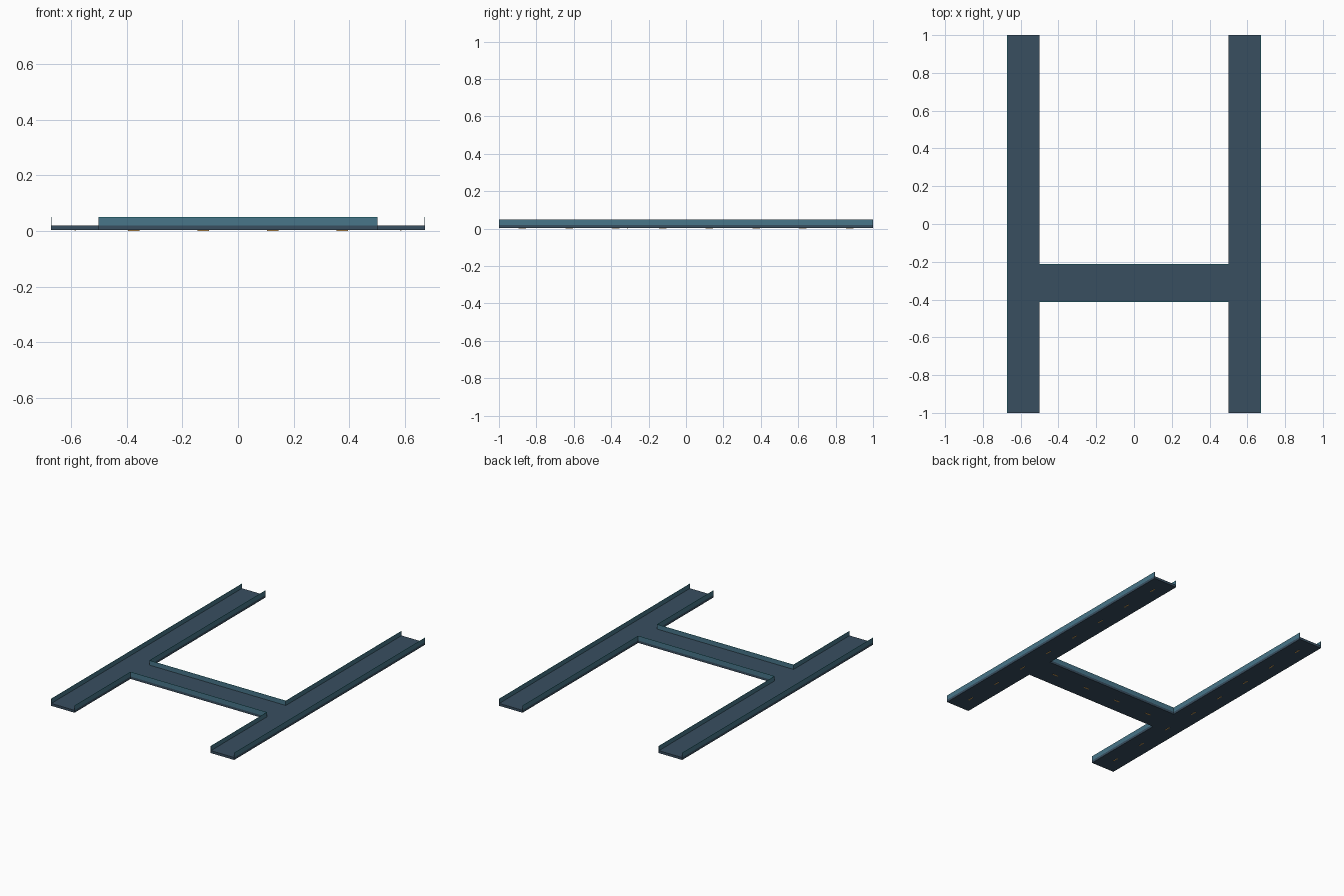
import bpy

if "Cube" in bpy.data.objects:
    bpy.data.objects.remove(bpy.data.objects["Cube"])


def material(name, r, g, b):
    def lin(c):
        c /= 255
        return c / 12.92 if c <= 0.04045 else ((c + 0.055) / 1.055) ** 2.4
    m = bpy.data.materials.new(name)
    m.diffuse_color = (lin(r), lin(g), lin(b), 1)
    m.use_nodes = True
    m.node_tree.nodes["Principled BSDF"].inputs["Base Color"].default_value = m.diffuse_color
    return m


DECK = material("dark slate deck", 56, 78, 96)
GLASS = material("blue grey glass", 72, 118, 138)
TEAL = material("teal handrail", 30, 200, 205)
LAMP = material("warm lamp", 235, 180, 100)


def box(name, x0, x1, y0, y1, z0, z1, mat):
    bpy.ops.mesh.primitive_cube_add(size=1, location=((x0 + x1) / 2, (y0 + y1) / 2, (z0 + z1) / 2))
    o = bpy.context.object
    o.name = name
    o.scale = (x1 - x0, y1 - y0, z1 - z0)
    bpy.ops.object.transform_apply(location=False, rotation=False, scale=True)
    o.data.materials.append(mat)
    return o


IN, OUT = 0.50, 0.672          # inner and outer edges of the long arms
B0, B1 = -0.413, -0.213        # edges of the connecting bridge
Z0, Z1, ZT = 0.003, 0.019, 0.05
T = 0.0015                     # glass thickness


def rail(name, x0, x1, y0, y1):
    """Glass balustrade with a thin handrail cap."""
    box(name + "_glass", x0, x1, y0, y1, Z1, ZT - 0.001, GLASS)
    box(name + "_handrail", x0, x1, y0, y1, ZT - 0.001, ZT, TEAL)


# Bridge deck and its balustrades
box("bridge_deck", -IN, IN, B0, B1, Z0, Z1, DECK)
rail("bridge_front", -IN, IN, B0, B0 + T)
rail("bridge_back", -IN, IN, B1 - T, B1)

for s, side in ((-1, "left"), (1, "right")):
    def span(a, b):
        return sorted((s * a, s * b))

    # Long walkway in three slabs, with an outer rail and a split inner rail
    for y0, y1 in ((-1, -0.313), (-0.313, 0.43), (0.43, 1)):
        box(side + "_deck", *span(IN, OUT), y0, y1, Z0, Z1, DECK)
    rail(side + "_outer", *span(OUT - T, OUT), -1, 1)
    rail(side + "_inner_front", *span(IN, IN + T), -1, B0)
    rail(side + "_inner_back", *span(IN, IN + T), B1, 1)

    # Lamps under the walkway
    for i in range(8):
        y = -0.875 + 0.25 * i
        box(side + "_lamp", *span(0.583, 0.589), y - 0.02, y + 0.02, 0.001, Z0, LAMP)

# Lamps under the bridge
for i in range(4):
    x = -0.375 + 0.25 * i
    box("bridge_lamp", x - 0.02, x + 0.02, -0.316, -0.310, 0, Z0, LAMP)
